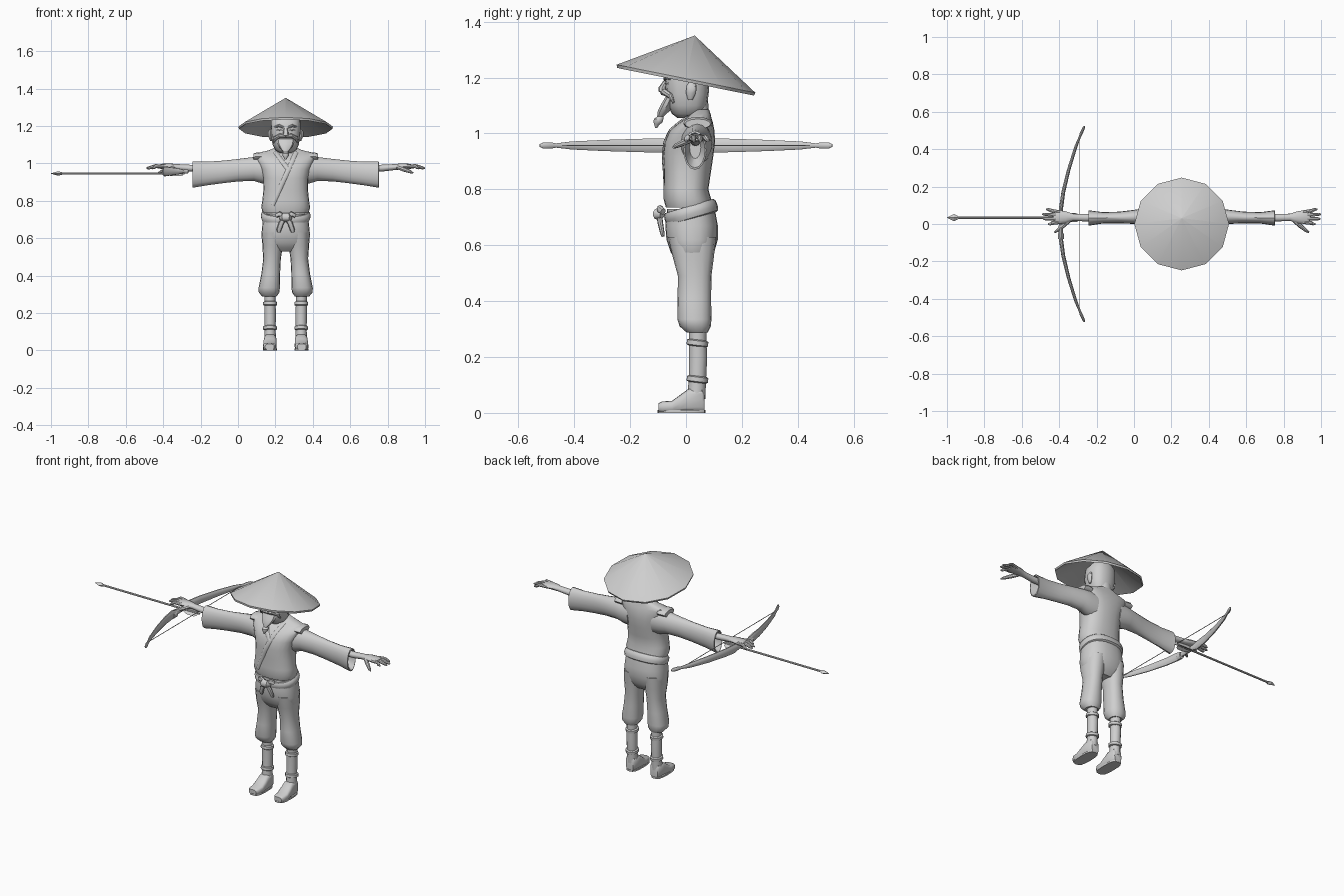
import bpy, bmesh, math
from mathutils import Vector

BODY = 0.255  # x of the figure's mirror plane
X, Y, Z = Vector((1, 0, 0)), Vector((0, 1, 0)), Vector((0, 0, 1))

grey = bpy.data.materials.new("light grey")
grey.diffuse_color = (0.62, 0.62, 0.62, 1)


def tube(name, rings, axis=None, ref=X, seg=16, power=2, x0=BODY, s=1, sharp=40):
    """Loft rings (x, y, z, radius along ref, radius across) into a capped solid."""
    pts = [Vector((x0 + s * r[0], r[1], r[2])) for r in rings]
    bm = bmesh.new()
    loops = []
    for i, r in enumerate(rings):
        if axis is not None:
            t = Vector((axis[0] * s, axis[1], axis[2])).normalized()
        else:
            t = (pts[min(i + 1, len(pts) - 1)] - pts[max(i - 1, 0)]).normalized()
        u = (ref - t * ref.dot(t)).normalized()
        v = t.cross(u)
        loop = []
        for k in range(seg):
            a = 2 * math.pi * k / seg
            c, d = math.cos(a), math.sin(a)
            c = math.copysign(abs(c) ** (2 / power), c)
            d = math.copysign(abs(d) ** (2 / power), d)
            loop.append(bm.verts.new(pts[i] + u * c * r[3] + v * d * r[4]))
        loops.append(loop)
    for p, q in zip(loops, loops[1:]):
        for k in range(seg):
            j = (k + 1) % seg
            bm.faces.new((p[k], p[j], q[j], q[k]))
    bm.faces.new(loops[0][::-1])
    bm.faces.new(loops[-1])
    bmesh.ops.recalc_face_normals(bm, faces=bm.faces)
    me = bpy.data.meshes.new(name)
    bm.to_mesh(me)
    bm.free()
    for f in me.polygons:
        f.use_smooth = True
    me.set_sharp_from_angle(angle=math.radians(sharp))
    me.materials.append(grey)
    ob = bpy.data.objects.new(name, me)
    bpy.context.collection.objects.link(ob)
    return ob


def pair(name, rings, **kw):
    for side, s in (("right", -1), ("left", 1)):
        tube(side + "_" + name, rings, s=s, **kw)


def along(base, n, steps, ry=1.0):
    """Rings stacked along a tilted normal: steps are (offset, radius)."""
    return [(base[0], base[1] + n[1] * t, base[2] + n[2] * t, r, r * ry) for t, r in steps]


# conical hat, hollow below, tilted back
n = Vector((0, 0.198, 0.98)).normalized()
tube("hat", along((0, 0, 1.196), n, [(0.135, 0.002), (-0.008, 0.243), (-0.011, 0.25),
     (0.0, 0.253), (0.157, 0.001)]), axis=n, seg=12)

# head, neck and ears
tube("head", [(0, 0.0, 1.055, 0.03, 0.03), (0, 0.005, 1.07, 0.055, 0.055), (0, 0.005, 1.10, 0.07, 0.07),
     (0, 0.005, 1.14, 0.077, 0.076), (0, 0.005, 1.19, 0.08, 0.08), (0, 0.01, 1.23, 0.078, 0.076),
     (0, 0.015, 1.27, 0.045, 0.045)], axis=Z, power=2.5)
tube("neck", [(0, 0.05, 1.0, 0.05, 0.045), (0, 0.045, 1.06, 0.045, 0.038), (0, 0.04, 1.13, 0.045, 0.038)], axis=Z)
pair("ear", [(0.078, 0.015, 1.12, 0.005, 0.008), (0.084, 0.018, 1.145, 0.01, 0.018),
     (0.084, 0.02, 1.17, 0.01, 0.018), (0.078, 0.02, 1.185, 0.005, 0.008)], axis=Z, seg=8)

# face: nose, brows, eyes, moustache, beard
tube("nose", [(0, -0.068, 1.195, 0.008, 0.008), (0, -0.085, 1.165, 0.014, 0.013),
     (0, -0.085, 1.15, 0.016, 0.013), (0, -0.07, 1.14, 0.008, 0.008)], axis=Z, seg=8)
pair("brow", [(0.012, -0.074, 1.192, 0.006, 0.006), (0.035, -0.074, 1.202, 0.008, 0.008),
     (0.06, -0.055, 1.195, 0.004, 0.004)], ref=Y, seg=8)
pair("eye", [(0.018, -0.07, 1.178, 0.004, 0.003), (0.034, -0.068, 1.18, 0.008, 0.006),
     (0.05, -0.058, 1.178, 0.004, 0.003)], ref=Y, seg=8)
pair("moustache", [(0.0, -0.08, 1.145, 0.012, 0.01), (0.03, -0.077, 1.148, 0.014, 0.012),
     (0.056, -0.055, 1.135, 0.01, 0.012), (0.066, -0.045, 1.11, 0.004, 0.004)], ref=Y, seg=8)
tube("beard", [(0, -0.055, 1.13, 0.05, 0.02), (0, -0.065, 1.105, 0.045, 0.025), (0, -0.08, 1.08, 0.03, 0.022),
     (0, -0.092, 1.06, 0.012, 0.012), (0, -0.098, 1.052, 0.018, 0.018), (0, -0.10, 1.04, 0.017, 0.017),
     (0, -0.104, 1.032, 0.010, 0.010), (0, -0.107, 1.02, 0.004, 0.004)], axis=Z, seg=10)

# robe top
torso = [(0, 0.01, 0.735, 0.122, 0.082), (0, 0.005, 0.765, 0.131, 0.085), (0, 0.0, 0.80, 0.125, 0.08),
         (0, 0.005, 0.86, 0.119, 0.084), (0, 0.008, 0.92, 0.12, 0.09), (0, 0.014, 0.97, 0.132, 0.09),
         (0, 0.022, 1.01, 0.15, 0.08), (0, 0.036, 1.04, 0.165, 0.06), (0, 0.045, 1.055, 0.155, 0.046),
         (0, 0.052, 1.07, 0.09, 0.036), (0, 0.055, 1.085, 0.055, 0.028)]
tube("torso", torso, axis=Z, seg=24, power=2.4)


def front(x, z):
    """Front surface of the torso at x, z."""
    for p, q in zip(torso, torso[1:]):
        if p[2] <= z <= q[2]:
            f = (z - p[2]) / (q[2] - p[2])
            cy, a, b = (p[i] + (q[i] - p[i]) * f for i in (1, 3, 4))
            return cy - b * max(0, 1 - abs(x / a) ** 2.4) ** (1 / 2.4)


# crossed lapels
for name, x1, z1, x2, z2 in (("over_lapel", 0.055, 1.06, -0.07, 0.775), ("under_lapel", -0.055, 1.06, 0.015, 0.965)):
    path = []
    for i in range(13):
        x, z = x1 + (x2 - x1) * i / 12, z1 + (z2 - z1) * i / 12
        path.append((x, front(x, z), z, 0.012, 0.005))
    tube(name, path, seg=8)

# sleeves with shoulder edge and hollow cuff
pair("sleeve", [(0.08, 0.035, 0.965, 0.06, 0.08), (0.13, 0.038, 0.967, 0.056, 0.073),
     (0.17, 0.04, 0.97, 0.05, 0.064), (0.25, 0.038, 0.964, 0.038, 0.06), (0.33, 0.035, 0.955, 0.031, 0.06),
     (0.42, 0.033, 0.946, 0.03, 0.063), (0.497, 0.032, 0.94, 0.041, 0.07), (0.499, 0.032, 0.94, 0.036, 0.063),
     (0.45, 0.033, 0.95, 0.02, 0.04)], axis=X, ref=Y)
pair("shoulder_edge", [(0.12, 0.042, 1.035, 0.05, 0.02), (0.155, 0.042, 1.037, 0.052, 0.022),
     (0.172, 0.042, 1.034, 0.046, 0.018)], axis=X, ref=Y, seg=12)

# hands
pair("hand", [(0.43, 0.034, 0.972, 0.02, 0.018), (0.52, 0.034, 0.975, 0.02, 0.018),
     (0.58, 0.036, 0.98, 0.019, 0.016), (0.62, 0.036, 0.984, 0.032, 0.016),
     (0.66, 0.037, 0.984, 0.037, 0.014), (0.685, 0.038, 0.983, 0.034, 0.009)], axis=X, ref=Y, seg=12)
for i, (y1, y2, d) in enumerate(((0.01, 0.0, 0.715), (0.027, 0.028, 0.742), (0.046, 0.052, 0.745), (0.063, 0.078, 0.725))):
    pair("finger_%d" % (i + 1), [(0.65, y1, 0.984, 0.010, 0.010), (0.695, (y1 + y2) / 2, 0.986, 0.010, 0.010),
         (d - 0.012, y2, 0.976, 0.008, 0.008), (d, y2, 0.973, 0.004, 0.004)], ref=Y, seg=8)
pair("thumb", [(0.60, 0.02, 0.98, 0.012, 0.012), (0.635, -0.01, 0.967, 0.012, 0.012),
     (0.665, -0.035, 0.956, 0.009, 0.009), (0.68, -0.045, 0.95, 0.004, 0.004)], ref=Z, seg=8)

# belt with knot and tails
n = Vector((0, -0.285, 0.958)).normalized()
tube("belt", along((0, 0.018, 0.718), n, [(-0.025, 0.115), (-0.02, 0.128), (-0.004, 0.133), (0.014, 0.131),
     (0.023, 0.122), (0.024, 0.11)], 0.74), axis=n, seg=24, power=2.3)
tube("belt_knot", [(-0.026, -0.085, 0.708, 0.012, 0.012), (-0.012, -0.1, 0.712, 0.022, 0.02),
     (0.012, -0.1, 0.712, 0.022, 0.02), (0.026, -0.085, 0.708, 0.012, 0.012)], ref=Z, seg=10)
pair("belt_loop", [(0.01, -0.09, 0.715, 0.012, 0.01), (0.032, -0.093, 0.73, 0.014, 0.012),
     (0.05, -0.082, 0.72, 0.012, 0.01)], ref=Z, seg=8)
pair("belt_tail", [(0.008, -0.095, 0.705, 0.012, 0.01), (0.024, -0.092, 0.68, 0.014, 0.01),
     (0.036, -0.085, 0.645, 0.013, 0.008), (0.038, -0.082, 0.632, 0.009, 0.006)], seg=8)

# trousers gathered below the knee
tube("trouser_seat", [(0, 0.018, 0.73, 0.118, 0.085), (0, 0.02, 0.67, 0.125, 0.094), (0, 0.022, 0.62, 0.13, 0.092),
     (0, 0.023, 0.575, 0.126, 0.078), (0, 0.025, 0.55, 0.112, 0.062), (0, 0.027, 0.53, 0.085, 0.042)],
     axis=Z, seg=24, power=2.4)
pair("trouser_leg", [(0.066, 0.022, 0.63, 0.058, 0.086), (0.07, 0.026, 0.56, 0.055, 0.074),
     (0.073, 0.031, 0.49, 0.047, 0.06), (0.08, 0.03, 0.41, 0.05, 0.06), (0.088, 0.03, 0.335, 0.057, 0.061),
     (0.089, 0.033, 0.31, 0.055, 0.056), (0.087, 0.04, 0.288, 0.038, 0.038)], axis=Z, power=2.3)

# shins with wraps
pair("shin", [(0.085, 0.042, 0.31, 0.03, 0.033), (0.084, 0.042, 0.26, 0.029, 0.031),
     (0.083, 0.043, 0.2, 0.031, 0.033), (0.083, 0.041, 0.12, 0.029, 0.031), (0.083, 0.036, 0.05, 0.031, 0.033)], axis=Z, seg=12)
n = Vector((0, 0.12, 1)).normalized()
for name, z in (("upper_wrap", 0.25), ("lower_wrap", 0.12)):
    pair(name, along((0.083, 0.041, z), n, [(-0.012, 0.03), (-0.008, 0.037), (0.008, 0.037), (0.012, 0.03)], 1.04), axis=n, seg=12)

# shoes and soles
pair("shoe", [(0.083, 0.066, 0.036, 0.024, 0.034), (0.083, 0.058, 0.045, 0.031, 0.044),
     (0.083, 0.01, 0.044, 0.034, 0.043), (0.084, -0.02, 0.033, 0.036, 0.032), (0.085, -0.05, 0.022, 0.037, 0.021),
     (0.086, -0.085, 0.021, 0.034, 0.02), (0.086, -0.099, 0.019, 0.024, 0.015)], axis=Y, power=3.2)
pair("sole", [(0.084, -0.016, 0, 0.037, 0.086), (0.084, -0.016, 0.01, 0.037, 0.086)], axis=Z, power=3)

# bow: thick grip, tapering limbs, knobbed tips
half = [(-0.39, 0.0, 0.012, 0.016), (-0.392, 0.05, 0.012, 0.016), (-0.39, 0.085, 0.011, 0.027),
        (-0.378, 0.17, 0.010, 0.025), (-0.349, 0.29, 0.009, 0.021), (-0.312, 0.41, 0.008, 0.015),
        (-0.29, 0.465, 0.006, 0.008), (-0.282, 0.485, 0.008, 0.012), (-0.27, 0.512, 0.007, 0.011), (-0.265, 0.524, 0.003, 0.005)]
limb = [(x, y, 0.957, a, b) for x, y, a, b in half]
tube("bow", [(r[0], -r[1], *r[2:]) for r in limb[:0:-1]] + limb, seg=10, x0=0)
tube("bow_string", [(-0.293, -0.47, 0.957, 0.002, 0.002), (-0.293, 0.47, 0.957, 0.002, 0.002)], seg=6, x0=0)
tube("grip_collar", [(-0.39, -0.08, 0.95, 0.016, 0.02), (-0.39, -0.05, 0.95, 0.016, 0.02)], axis=Y, seg=10, x0=0)

# arrow: shaft, head, fletching
tube("arrow_shaft", [(-0.96, 0.034, 0.946, 0.006, 0.006), (-0.285, 0.034, 0.946, 0.006, 0.006)], ref=Y, seg=8, x0=0)
tube("arrow_head", [(-1.0, 0.034, 0.946, 0.001, 0.001), (-0.962, 0.034, 0.946, 0.019, 0.012),
     (-0.935, 0.034, 0.946, 0.005, 0.005)], ref=Y, seg=4, x0=0, sharp=20)
for i in range(3):
    a = math.radians(90 + 120 * i)
    out = Vector((0, math.cos(a), math.sin(a)))
    c = Vector((0, 0.034, 0.946)) + out * 0.012
    tube("fletching_%d" % (i + 1), [(x, c.y, c.z, r, 0.002) for x, r in
         ((-0.385, 0.004), (-0.36, 0.014), (-0.31, 0.016), (-0.295, 0.008))], axis=X, ref=out, seg=4, x0=0)
